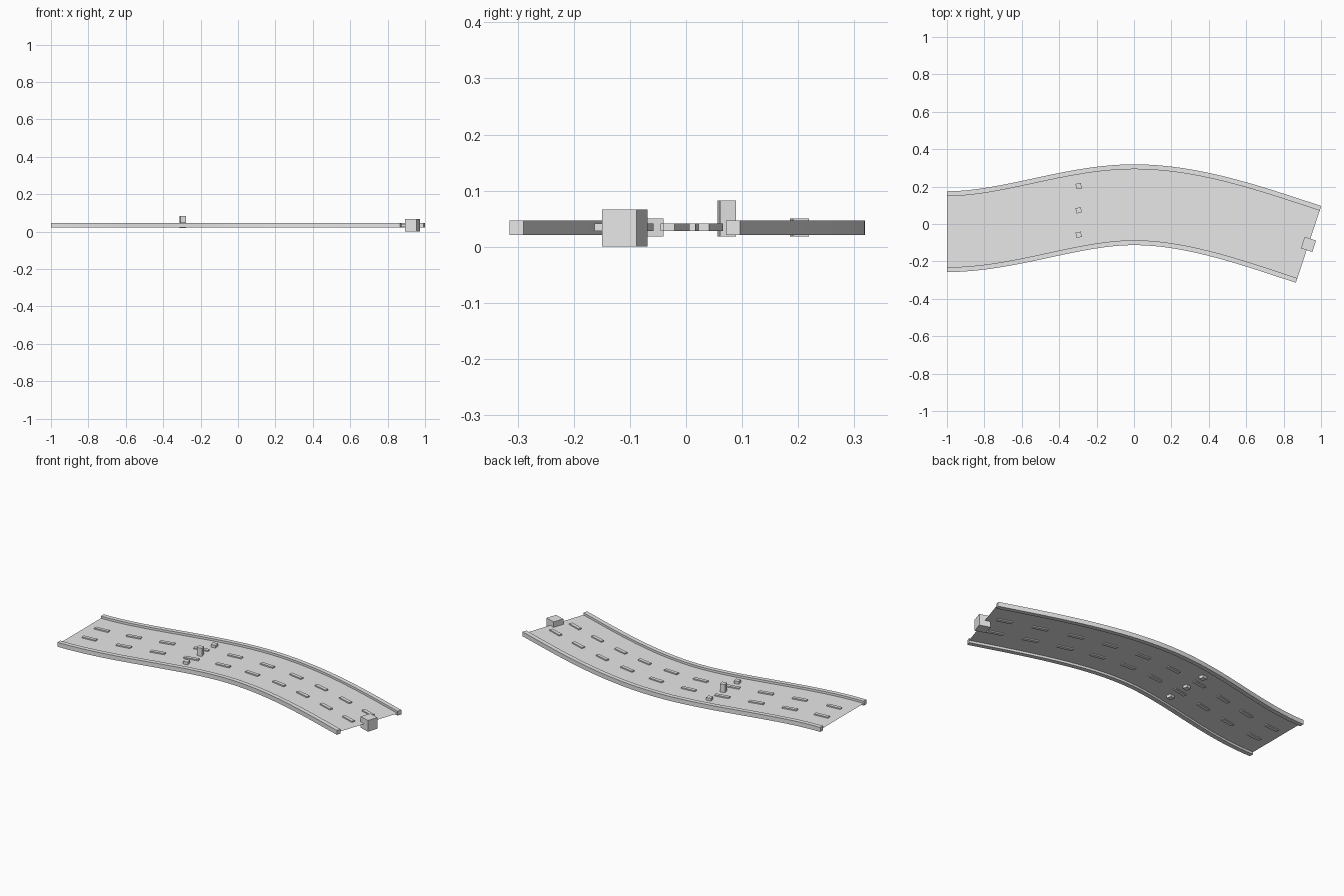
import bpy, bmesh, math
from mathutils import Matrix, Vector

if "Cube" in bpy.data.objects:
    bpy.data.objects.remove(bpy.data.objects["Cube"])

grey = bpy.data.materials.new("light grey")
grey.diffuse_color = (0.8, 0.8, 0.8, 1)
grey.use_nodes = True
grey.node_tree.nodes["Principled BSDF"].inputs["Base Color"].default_value = grey.diffuse_color

X0, X1 = -1.0, 0.933
Y0, YM, Y1, S1 = -0.041, 0.103, -0.109, -0.33
MID_Z = 0.034
HALF = 0.216          # half road width
CURB = 0.026          # curb thickness


def centre(x):
    """Height of the road's centre line in plan: a rise, then a fall."""
    if x <= 0:
        t = x + 1
        return Y0 + (YM - Y0) * (3 * t**2 - 2 * t**3)
    t = x / X1
    return (YM * (2 * t**3 - 3 * t**2 + 1) + Y1 * (3 * t**2 - 2 * t**3)
            + S1 * X1 * (t**3 - t**2))


def frame(x):
    """Point, side direction and heading on the centre line."""
    if x <= X0 + 1e-6:
        a = 0.0
    elif x >= X1 - 1e-6:
        a = math.atan(S1)
    else:
        a = math.atan((centre(x + 1e-4) - centre(x - 1e-4)) / 2e-4)
    return Vector((x, centre(x), 0)), Vector((-math.sin(a), math.cos(a), 0)), a


def finish(bm, name):
    me = bpy.data.meshes.new(name)
    bm.to_mesh(me)
    bm.free()
    me.materials.append(grey)
    ob = bpy.data.objects.new(name, me)
    bpy.context.collection.objects.link(ob)


def sweep(name, profile, closed, n=48):
    """Sweep an (offset, z) profile along the road."""
    bm = bmesh.new()
    rings = []
    for i in range(n + 1):
        p, s, _ = frame(X0 + (X1 - X0) * i / n)
        rings.append([bm.verts.new(p + s * o + Vector((0, 0, z))) for o, z in profile])
    m = len(profile)
    for a, b in zip(rings, rings[1:]):
        for j in range(m if closed else m - 1):
            k = (j + 1) % m
            bm.faces.new((a[j], b[j], b[k], a[k]))
    if closed:
        bm.faces.new(rings[0])
        bm.faces.new(rings[-1][::-1])
        bmesh.ops.recalc_face_normals(bm, faces=bm.faces)
    finish(bm, name)


def add_box(bm, pos, size, angle):
    m = (Matrix.Translation(pos) @ Matrix.Rotation(angle, 4, 'Z')
         @ Matrix.Diagonal((*size, 1)))
    bmesh.ops.create_cube(bm, size=1, matrix=m)


def box(name, pos, size, angle):
    bm = bmesh.new()
    add_box(bm, pos, size, angle)
    finish(bm, name)


# Thin road deck and two curbs
inner = HALF - CURB
sweep("road_deck", [(-inner, MID_Z), (inner, MID_Z)], False)
for side, a, b in (("left", inner, HALF), ("right", -HALF, -inner)):
    lo, hi = MID_Z - CURB / 2, MID_Z + CURB / 2
    sweep(side + "_curb", [(a, lo), (b, lo), (b, hi), (a, hi)], True)

# Lane dashes, ten evenly spaced in each of two rows
N = 400
xs = [X0 + (X1 - X0) * i / N for i in range(N + 1)]
arc = [0.0]
for u, v in zip(xs, xs[1:]):
    arc.append(arc[-1] + math.hypot(v - u, centre(v) - centre(u)))
bm = bmesh.new()
for k in range(10):
    target = arc[-1] * (k + 0.5) / 10
    x = xs[min(range(N + 1), key=lambda i: abs(arc[i] - target))]
    p, s, a = frame(x)
    for off in (-0.065, 0.065):
        add_box(bm, p + s * off + Vector((0, 0, MID_Z + 0.0005)), (0.085, 0.02, 0.013), a)
finish(bm, "lane_dashes")

# Three lane markers in a row, the middle one tall
p, s, a = frame(-0.296)
for name, dy, h in (("left_marker", 0.13, 0.032), ("middle_marker", 0, 0.064),
                    ("right_marker", -0.13, 0.032)):
    box(name, p + Vector((0, dy, 0.018 + h / 2)), (0.029, 0.029, h), a)

# Block at the end of the road
p, s, a = frame(X1)
box("end_block", p + Vector((0, 0, 0.033)), (0.064, 0.064, 0.066), a)
